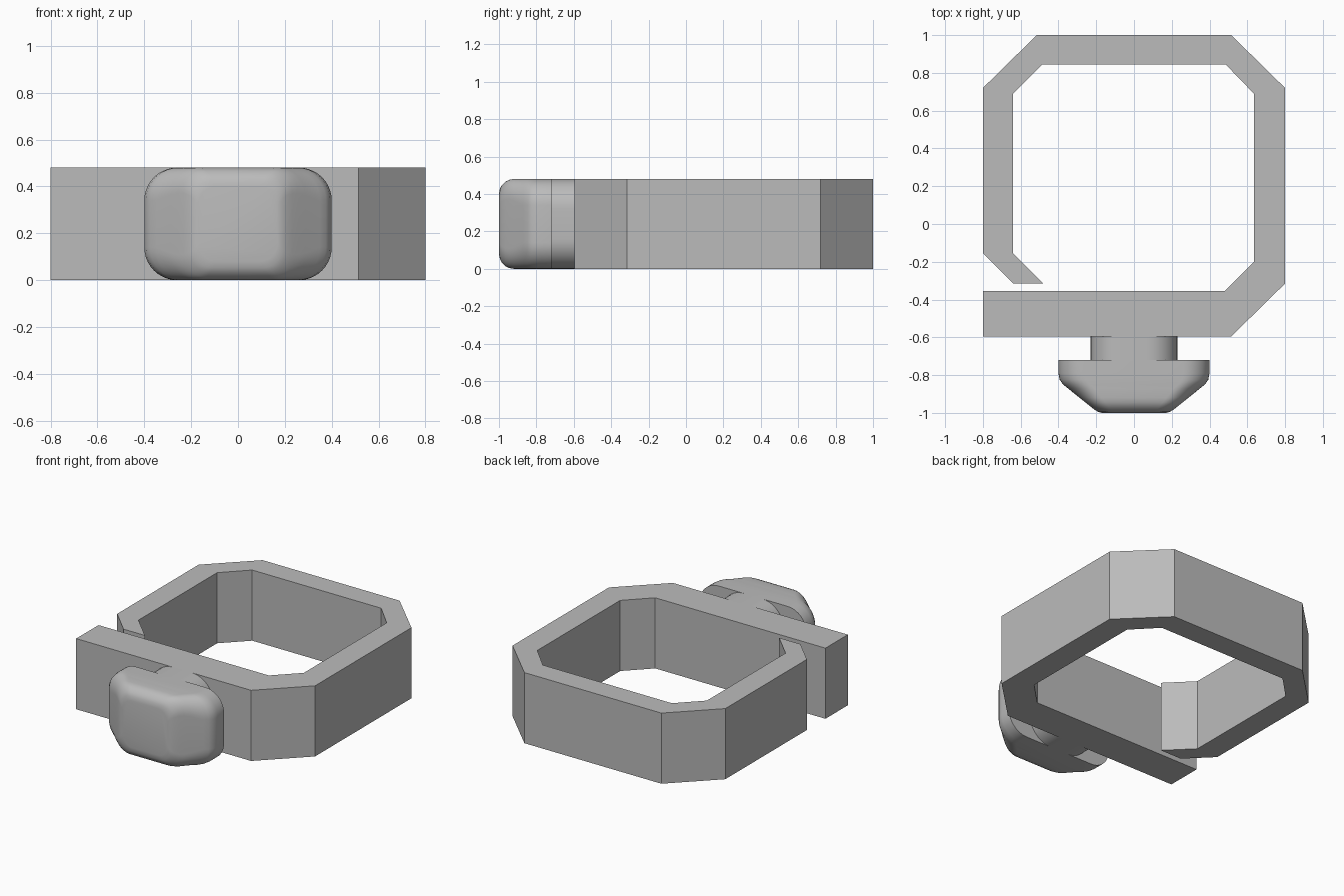
import bpy, bmesh, math

cube = bpy.data.objects.get("Cube")
if cube:
    bpy.data.objects.remove(cube, do_unlink=True)

HEIGHT = 0.48
MID = HEIGHT / 2

grey = bpy.data.materials.new("plain grey")
grey.use_nodes = True
colour = (0.5, 0.5, 0.5, 1)
grey.diffuse_color = colour
grey.node_tree.nodes["Principled BSDF"].inputs["Base Color"].default_value = colour


def finish(name, bm, smooth=False):
    bmesh.ops.recalc_face_normals(bm, faces=bm.faces[:])
    mesh = bpy.data.meshes.new(name)
    bm.to_mesh(mesh)
    bm.free()
    mesh.materials.append(grey)
    obj = bpy.data.objects.new(name, mesh)
    bpy.context.collection.objects.link(obj)
    if smooth:
        bpy.ops.object.select_all(action="DESELECT")
        obj.select_set(True)
        bpy.context.view_layer.objects.active = obj
        bpy.ops.object.shade_smooth_by_angle(angle=math.radians(35))
    return obj


def rounded_section(bm, y, w, h, r, steps=10):
    """Ring of vertices: a rounded rectangle in the XZ plane."""
    ring = []
    for corner, (sx, sz) in enumerate([(1, 1), (-1, 1), (-1, -1), (1, -1)]):
        for i in range(steps + 1):
            a = (corner + i / steps) * math.pi / 2
            ring.append(bm.verts.new((sx * (w - r) + r * math.cos(a), y,
                                      MID + sz * (h - r) + r * math.sin(a))))
    return ring


def loft(name, sections):
    bm = bmesh.new()
    rings = [rounded_section(bm, *s) for s in sections]
    for a, b in zip(rings, rings[1:]):
        for i in range(len(a)):
            j = (i + 1) % len(a)
            bm.faces.new((a[i], a[j], b[j], b[i]))
    bm.faces.new(rings[0])
    bm.faces.new(rings[-1])
    return finish(name, bm, smooth=True)


# Open octagonal band with a straight front bar
outline = [(-.8, -.595), (.515, -.595), (.8, -.315), (.8, .72), (.515, 1),
           (-.515, 1), (-.8, .72), (-.8, -.155), (-.64, -.315), (-.48, -.315),
           (-.64, -.155), (-.64, .69), (-.485, .845), (.485, .845),
           (.635, .69), (.635, -.2), (.48, -.355), (-.8, -.355)]
bm = bmesh.new()
base = bm.faces.new([bm.verts.new((x, y, 0)) for x, y in outline])
top = bmesh.ops.extrude_face_region(bm, geom=[base])["geom"]
bmesh.ops.translate(bm, vec=(0, 0, HEIGHT),
                    verts=[v for v in top if isinstance(v, bmesh.types.BMVert)])
finish("band", bm)

# Rounded neck between the band and the knob
loft("neck", [(-.59, .23, MID, .16), (-.725, .23, MID, .16)])

# Knob: straight sides, slanted cheeks and a softened front
FILLET = 0.08
plan = [(-.72, .4), (-.79, .4), (-.825, .393), (-.85, .375), (-.87, .35),
        (-.92, .288), (-.945, .257), (-.965, .232), (-.985, .206),
        (-.995, .188), (-1, .17)]
sections = []
for y, w in plan:
    depth = max(0, -y - (1 - FILLET))
    h = MID - FILLET + math.sqrt(max(0, FILLET ** 2 - depth ** 2))
    r = 0.14 - 0.06 * max(0, (-y - 0.87) / 0.13)
    sections.append((y, w, h, r))
loft("knob", sections)
